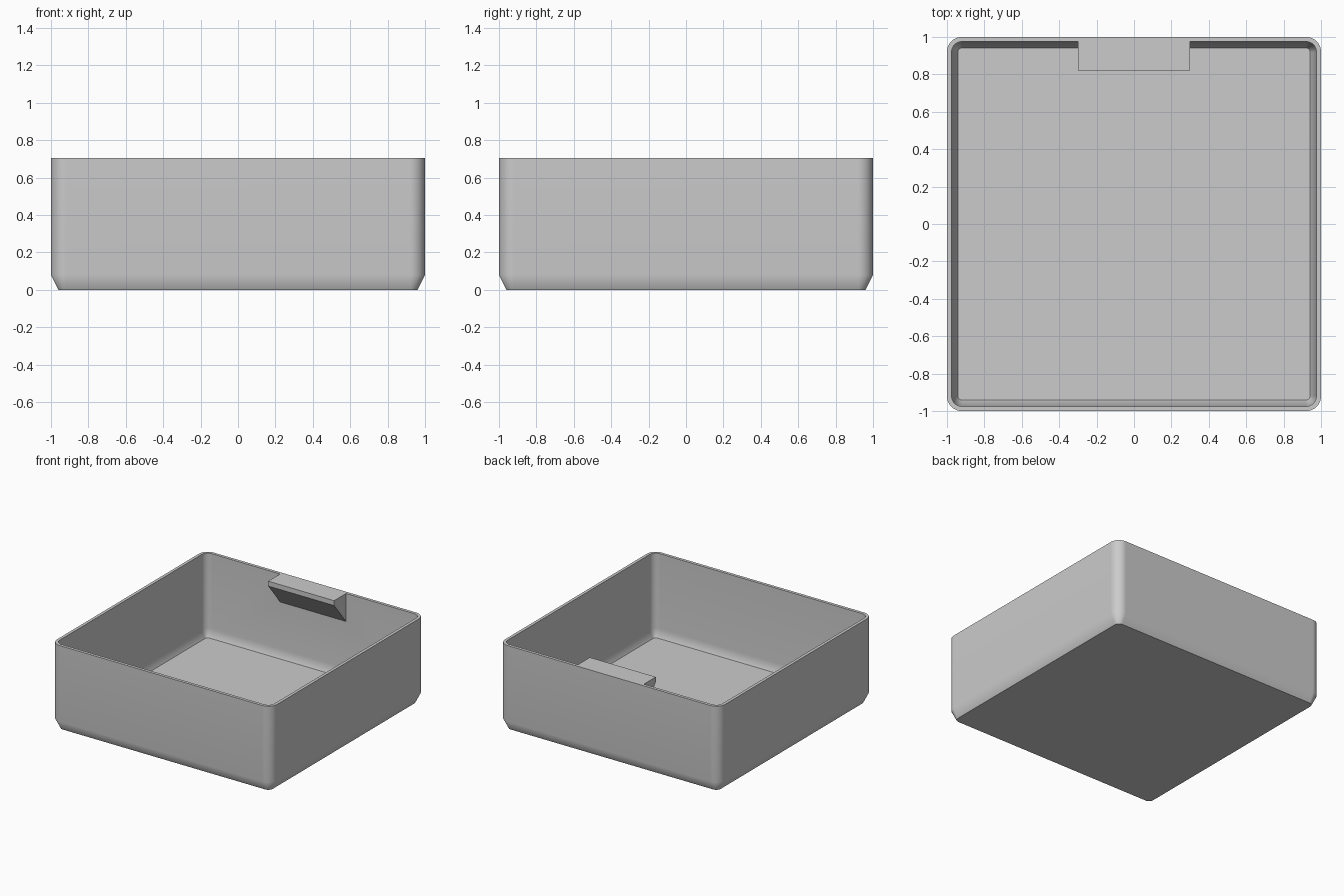
import bpy, bmesh
from math import cos, sin, pi, radians

if "Cube" in bpy.data.objects:
    bpy.data.objects.remove(bpy.data.objects["Cube"], do_unlink=True)

grey = bpy.data.materials.new("plain grey")
grey.use_nodes = True
GREY = (0.6, 0.6, 0.6, 1)
grey.diffuse_color = GREY
grey.node_tree.nodes["Principled BSDF"].inputs["Base Color"].default_value = GREY

HEIGHT = 0.705
STEPS = 10


def make_object(name, bm):
    bmesh.ops.recalc_face_normals(bm, faces=bm.faces)
    mesh = bpy.data.meshes.new(name)
    bm.to_mesh(mesh)
    bm.free()
    mesh.materials.append(grey)
    obj = bpy.data.objects.new(name, mesh)
    bpy.context.collection.objects.link(obj)
    return obj


def rounded_square(bm, half, radius, z):
    """Loop of vertices around a square with rounded corners."""
    loop = []
    for corner, (sx, sy) in enumerate([(1, 1), (-1, 1), (-1, -1), (1, -1)]):
        for i in range(STEPS + 1):
            a = (corner + i / STEPS) * pi / 2
            loop.append(bm.verts.new((sx * (half - radius) + radius * cos(a),
                                      sy * (half - radius) + radius * sin(a), z)))
    return loop


# Bin: underside, outer bevel, wall, rim, inner wall, inner bevel, floor
bm = bmesh.new()
sections = [(0.96, 0.04, 0), (1, 0.08, 0.08), (1, 0.08, HEIGHT),
            (0.975, 0.055, HEIGHT), (0.975, 0.055, 0.09), (0.942, 0.025, 0.025)]
loops = [rounded_square(bm, *s) for s in sections]
for low, high in zip(loops, loops[1:]):
    for i in range(len(low)):
        j = (i + 1) % len(low)
        bm.faces.new((low[i], low[j], high[j], high[i]))
bm.faces.new(loops[0])
bm.faces.new(loops[-1])
storage_bin = make_object("storage_bin", bm)

# Label ledge: wedge profile swept across the back wall
bm = bmesh.new()
profile = [(0.985, HEIGHT), (0.82, HEIGHT), (0.82, 0.665), (0.975, 0.475), (0.985, 0.475)]
face = bm.faces.new([bm.verts.new((-0.3, y, z)) for y, z in profile])
swept = bmesh.ops.extrude_face_region(bm, geom=[face])
bmesh.ops.translate(bm, vec=(0.6, 0, 0),
                    verts=[v for v in swept["geom"] if isinstance(v, bmesh.types.BMVert)])
ledge = make_object("label_ledge", bm)
ledge.hide_render = True

# Fuse the ledge into the wall
bpy.ops.object.select_all(action="DESELECT")
bpy.context.view_layer.objects.active = storage_bin
storage_bin.select_set(True)
fuse = storage_bin.modifiers.new("fuse", "BOOLEAN")
fuse.operation = "UNION"
fuse.solver = "EXACT"
fuse.object = ledge
bpy.ops.object.modifier_apply(modifier=fuse.name)
bpy.data.objects.remove(ledge, do_unlink=True)

# Smooth corners with flat walls
bpy.ops.object.shade_smooth_by_angle(angle=radians(30))
flat = storage_bin.modifiers.new("flat_walls", "WEIGHTED_NORMAL")
flat.keep_sharp = True
